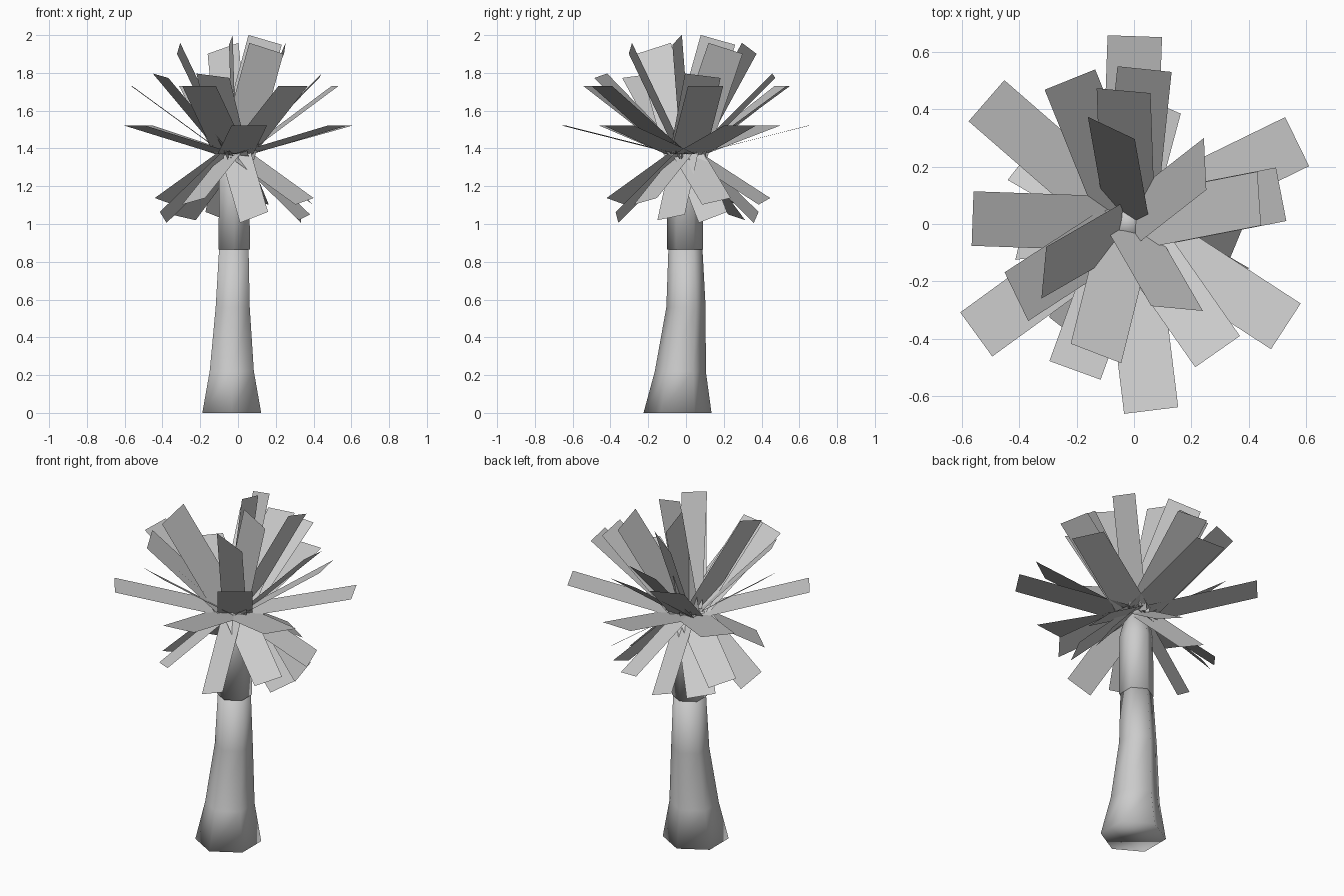
import bpy, bmesh
from math import sin, cos, radians, pi
from mathutils import Vector

cube = bpy.data.objects.get("Cube")
if cube:
    bpy.data.objects.remove(cube, do_unlink=True)

grey = bpy.data.materials.new("plain_grey")
grey.use_nodes = True
colour = (0.6, 0.6, 0.6, 1)
grey.diffuse_color = colour
grey.node_tree.nodes["Principled BSDF"].inputs["Base Color"].default_value = colour


def finish(name, bm):
    mesh = bpy.data.meshes.new(name)
    bm.to_mesh(mesh)
    bm.free()
    mesh.materials.append(grey)
    bpy.context.collection.objects.link(bpy.data.objects.new(name, mesh))


def loft(name, rings, sides=6):
    """Smooth tapered tube through rings of (z, centre x, centre y, radius)."""
    bm = bmesh.new()
    loops = []
    for z, cx, cy, r in rings:
        turns = [pi / 2 + 2 * pi * i / sides for i in range(sides)]
        loops.append([bm.verts.new((cx + r * cos(t), cy + r * sin(t), z)) for t in turns])
    for low, high in zip(loops, loops[1:]):
        for i in range(sides):
            j = (i + 1) % sides
            bm.faces.new((low[i], low[j], high[j], high[i]))
    bm.faces.new(loops[0][::-1])
    bm.faces.new(loops[-1])
    for face in bm.faces:
        face.smooth = True
    finish(name, bm)


def frond(bm, azimuth, reach, tip_z, roll, width, base_r):
    """Flat rectangular leaf from the crown centre, rolled about its length."""
    a, roll = radians(azimuth), radians(roll)
    out = Vector((cos(a), sin(a), 0))
    heart = Vector((-0.02, 0, 1.37))
    base = heart + out * base_r
    tip = heart + out * reach
    tip.z = tip_z
    along = (tip - base).normalized()
    flat = Vector((-sin(a), cos(a), 0))
    normal = along.cross(flat)
    side = (flat * cos(roll) + normal * sin(roll)) * width / 2
    corners = (base - side, tip - side, tip + side, base + side)
    bm.faces.new([bm.verts.new(c) for c in corners])


# Trunk with flared foot, and the slightly wider neck above it
loft("trunk", [(0, -0.033, -0.045, 0.18), (0.22, -0.033, -0.03, 0.135),
               (0.56, -0.028, 0, 0.104), (0.87, -0.022, -0.003, 0.09)])
loft("trunk_neck", [(0.865, -0.02, -0.005, 0.096), (1.22, -0.02, -0.005, 0.093),
                    (1.38, -0.02, 0.005, 0.06)])

# Crown tiers: name, reach, tip height, roll, width, base radius, azimuths
tiers = [
    ("spreading_fronds", 0.655, 1.522, 0, 0.19, 0.05, (-83, 88, 26, -33, -144, 139)),
    ("raised_fronds", 0.543, 1.73, 0, 0.19, 0.05, (178, 84, 11, -55, -110, 112)),
    ("inner_fronds", 0.465, 1.785, -10, 0.19, 0.05, (-147, -104, 92, 11)),
    ("steep_fronds", 0.34, 1.93, -39, 0.19, 0.03, (-60, 100, -150, 38)),
    ("upright_fronds", 0.17, 1.975, -90, 0.19, 0, (-16, 96)),
    ("wide_drooping_fronds", 0.43, 1.12, 15, 0.16, 0.03, (-120, -30, 22, 75, 150)),
    ("drooping_fronds", 0.38, 1.035, 30, 0.16, 0.03, (-74, 22, 102, -172)),
    ("low_drooping_fronds", 0.38, 1.035, 15, 0.16, 0.03, (-12, 135)),
]
for name, reach, tip_z, roll, width, base_r, azimuths in tiers:
    bm = bmesh.new()
    for azimuth in azimuths:
        frond(bm, azimuth, reach, tip_z, roll, width, base_r)
    for face in bm.faces:
        face.normal_update()
        if face.normal.z < 0:
            face.normal_flip()
    finish(name, bm)
